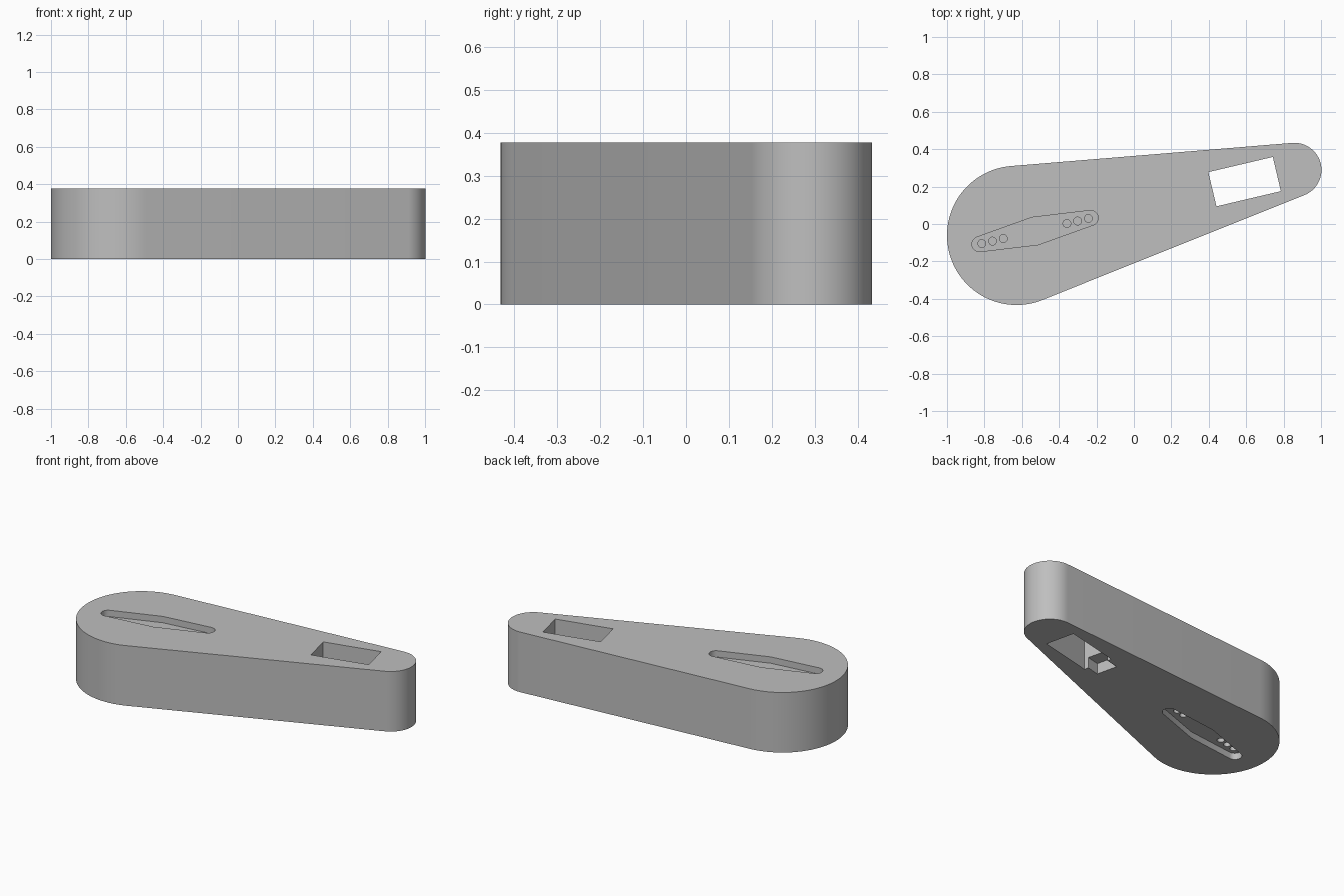
import bpy, bmesh, math
from mathutils import Matrix, Vector

if "Cube" in bpy.data.objects:
    bpy.data.objects.remove(bpy.data.objects["Cube"])

HEIGHT = 0.377
ANGLE = math.atan2(0.35, 1.485)          # direction of the arm in plan
ORIGIN = Vector((-0.628, -0.061, 0))     # centre of the large end
R_BIG, R_SMALL, LENGTH = 0.372, 0.145, 1.526
PLACE = Matrix.Translation(ORIGIN) @ Matrix.Rotation(ANGLE, 4, 'Z')


def arc(cx, r, a0, a1, n, cy=0.0):
    return [(cx + r * math.cos(a0 + (a1 - a0) * i / n),
             cy + r * math.sin(a0 + (a1 - a0) * i / n)) for i in range(n + 1)]


def box(x0, x1, y0, y1):
    return [(x0, y0), (x1, y0), (x1, y1), (x0, y1)]


def prisms(name, parts):
    """One object made of upright prisms: (outline, z0, z1) each."""
    bm = bmesh.new()
    for outline, z0, z1 in parts:
        low = [bm.verts.new((x, y, z0)) for x, y in outline]
        high = [bm.verts.new((x, y, z1)) for x, y in outline]
        bm.faces.new(low[::-1])
        bm.faces.new(high)
        n = len(low)
        for i in range(n):
            j = (i + 1) % n
            bm.faces.new((low[i], low[j], high[j], high[i]))
    bm.transform(PLACE)
    mesh = bpy.data.meshes.new(name)
    bm.to_mesh(mesh)
    bm.free()
    obj = bpy.data.objects.new(name, mesh)
    bpy.context.collection.objects.link(obj)
    return obj


# Tapered arm: two round ends joined by tangent sides
t = math.acos((R_BIG - R_SMALL) / LENGTH)
arm = prisms("arm", [(arc(LENGTH, R_SMALL, -t, t, 32)
                      + arc(0, R_BIG, t, 2 * math.pi - t, 56), 0, HEIGHT)])

# Motor window through the small end, with a cable notch underneath
window = prisms("window_cutter", [(box(1.076, 1.43, -0.094, 0.094), -0.1, HEIGHT + 0.1)])
notch = prisms("notch_cutter", [(box(0.991, 1.1, -0.067, 0.067), -0.1, 0.066)])

# Tapered recess on both faces, wide in the middle with round tips
MID, REACH, R_TIP, HALF = 0.102, 0.306, 0.04, 0.075
DEPTH, HOLE_DEPTH = 0.04, 0.13
f = math.pi - math.atan2(HALF, REACH) - math.acos(R_TIP / math.hypot(REACH, HALF))
recess = (arc(MID + REACH, R_TIP, -f, f, 16) + [(MID, HALF)]
          + arc(MID - REACH, R_TIP, math.pi - f, math.pi + f, 16) + [(MID, -HALF)])
recesses = prisms("recess_cutter", [(recess, -0.1, DEPTH),
                                    (recess, HEIGHT - DEPTH, HEIGHT + 0.1)])

# Blind screw holes in the recess floors
holes = []
for side in (-1, 1):
    for d in (0.175, 0.234, 0.293):
        ring = arc(MID + side * d, 0.021, 0, 2 * math.pi, 20)[:-1]
        holes += [(ring, -0.1, HOLE_DEPTH), (ring, HEIGHT - HOLE_DEPTH, HEIGHT + 0.1)]
screw_holes = prisms("screw_hole_cutter", holes)

# Cut the openings
bpy.context.view_layer.objects.active = arm
for cutter in (window, notch, recesses, screw_holes):
    mod = arm.modifiers.new("cut", 'BOOLEAN')
    mod.operation = 'DIFFERENCE'
    mod.solver = 'EXACT'
    mod.object = cutter
    bpy.ops.object.modifier_apply(modifier=mod.name)
    bpy.data.objects.remove(cutter)

# Colour and shading
grey = bpy.data.materials.new("grey")
grey.diffuse_color = (0.52, 0.52, 0.52, 1)
grey.use_nodes = True
grey.node_tree.nodes["Principled BSDF"].inputs["Base Color"].default_value = grey.diffuse_color
arm.data.materials.clear()
arm.data.materials.append(grey)
bpy.ops.object.select_all(action='DESELECT')
arm.select_set(True)
bpy.ops.object.shade_smooth_by_angle(angle=math.radians(30))
